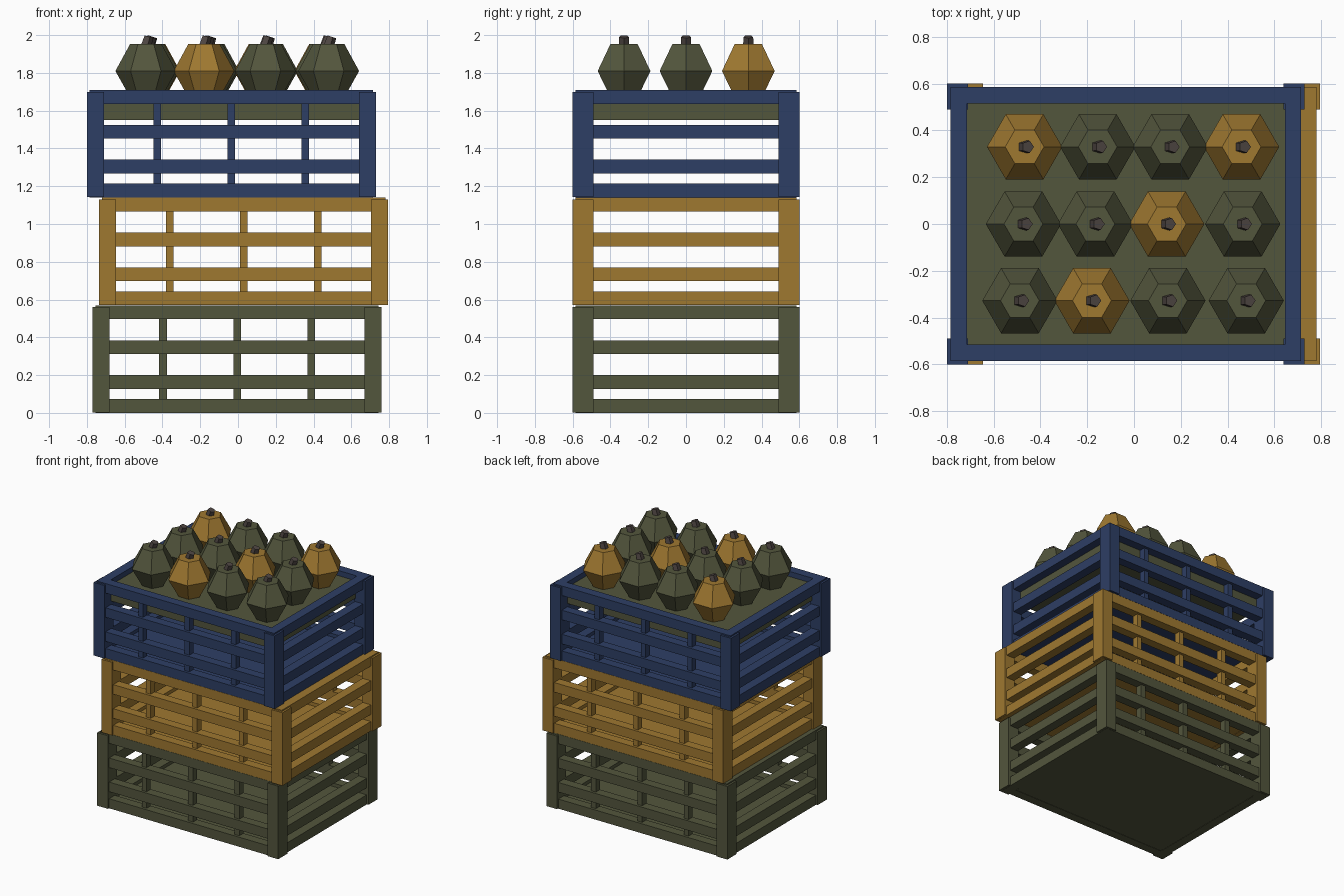
import bpy
import math
from mathutils import Matrix, Vector

cube = bpy.data.objects.get("Cube")
if cube:
    bpy.data.objects.remove(cube, do_unlink=True)


def material(name, rgb):
    mat = bpy.data.materials.new(name)
    mat.use_nodes = True
    color = (*rgb, 1.0)
    mat.diffuse_color = color
    mat.node_tree.nodes["Principled BSDF"].inputs["Base Color"].default_value = color
    return mat


OLIVE = material("olive green", (0.086, 0.092, 0.046))
MUSTARD = material("mustard", (0.345, 0.188, 0.030))
NAVY = material("navy blue", (0.027, 0.049, 0.130))
BROWN = material("stem brown", (0.080, 0.063, 0.057))


def add_mesh(name, verts, faces, mat):
    mesh = bpy.data.meshes.new(name)
    mesh.from_pydata(verts, [], faces)
    mesh.materials.append(mat)
    obj = bpy.data.objects.new(name, mesh)
    bpy.context.collection.objects.link(obj)
    return obj


def box(name, center, size, mat):
    verts = [[c + s * d / 2 for c, s, d in zip(center, size, (x, y, z))]
             for x in (-1, 1) for y in (-1, 1) for z in (-1, 1)]
    faces = [(0, 1, 3, 2), (4, 6, 7, 5), (0, 4, 5, 1),
             (2, 3, 7, 6), (0, 2, 6, 4), (1, 5, 7, 3)]
    return add_mesh(name, verts, faces, mat)


def lathe(name, profile, sides, mat, matrix):
    """Faceted solid from (radius, height) rings, capped at both ends."""
    verts = [matrix @ Vector((r * math.cos(math.tau * i / sides),
                              r * math.sin(math.tau * i / sides), z))
             for r, z in profile for i in range(sides)]
    faces = [(k * sides + i, k * sides + (i + 1) % sides,
              (k + 1) * sides + (i + 1) % sides, (k + 1) * sides + i)
             for k in range(len(profile) - 1) for i in range(sides)]
    last = (len(profile) - 1) * sides
    faces.append(tuple(reversed(range(sides))))
    faces.append(tuple(range(last, last + sides)))
    return add_mesh(name, verts, faces, mat)


HALF_X, HALF_Y = 0.765, 0.6      # outer faces of the corner posts
RAIL_X, RAIL_Y = 0.75, 0.585     # outer faces of the rails
RAIL = 0.07                      # rail thickness and height
PITCH = 0.57                     # stacking height


def crate(label, x, z, mat):
    # Corner posts
    for sx in (-1, 1):
        for sy in (-1, 1):
            box(label + "_post", (x + sx * (HALF_X - 0.045), sy * (HALF_Y - 0.055), z + 0.281),
                (0.09, 0.11, 0.558), mat)
    # Horizontal rails on all four sides
    for h in (0.037, 0.164, 0.348, 0.533):
        for s in (-1, 1):
            box(label + "_long_rail", (x, s * (RAIL_Y - RAIL / 2), z + h),
                (2 * RAIL_X, RAIL, RAIL + 0.003), mat)
            box(label + "_end_rail", (x + s * (RAIL_X - RAIL / 2), 0, z + h),
                (RAIL, 2 * (RAIL_Y - RAIL), RAIL + 0.003), mat)
    # Upright slats on front and back
    for sx in (-1, 0, 1):
        for sy in (-1, 1):
            box(label + "_slat", (x + sx * 0.392, sy * 0.54, z + 0.285),
                (0.04, 0.05, 0.53), mat)
    # Floor
    box(label + "_floor", (x, 0, z + 0.025),
        (2 * RAIL_X - 0.02, 2 * RAIL_Y - 0.02, 0.045), mat)


crate("bottom_crate", -0.005, 0.0, OLIVE)
crate("middle_crate", 0.03, PITCH, MUSTARD)
crate("top_crate", -0.035, 2 * PITCH, NAVY)

# Tray that fills the top crate
box("produce_tray", (-0.035, 0, 1.61), (1.37, 1.035, 0.12), OLIVE)

# Rows of gourds: y, x positions, indices of the mustard ones
rows = [(0.33, (-0.468, -0.155, 0.155, 0.46), (0, 3)),
        (0.0, (-0.473, -0.165, 0.14, 0.465), (2,)),
        (-0.328, (-0.488, -0.18, 0.145, 0.48), (1,))]
gourd = [(0.08, 1.665), (0.161, 1.81), (0.083, 1.953)]
stem = [(0.03, -0.02), (0.027, 0.046)]
for y, xs, ripe in rows:
    for i, x in enumerate(xs):
        lathe("gourd", gourd, 6, MUSTARD if i in ripe else OLIVE,
              Matrix.Translation((x, y, 0)))
        lathe("gourd_stem", stem, 5, BROWN,
              Matrix.Translation((x, y, 1.948)) @ Matrix.Rotation(0.32, 4, 'Y'))
